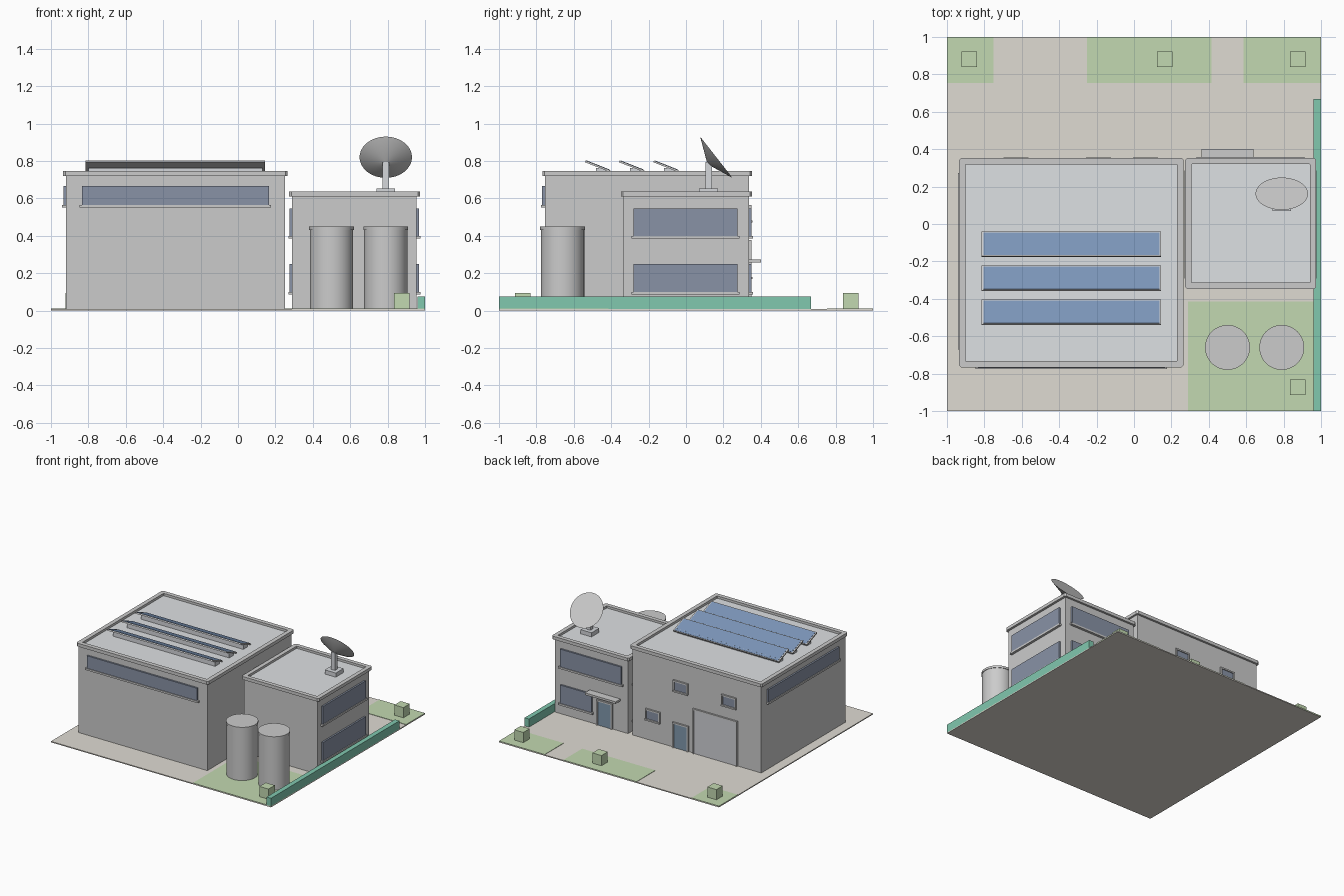
import bpy, bmesh, math
from mathutils import Matrix, Vector

if "Cube" in bpy.data.objects:
    bpy.data.objects.remove(bpy.data.objects["Cube"])


def mat(name, r, g, b):
    m = bpy.data.materials.new(name)
    m.diffuse_color = (r, g, b, 1)
    m.use_nodes = True
    m.node_tree.nodes["Principled BSDF"].inputs["Base Color"].default_value = m.diffuse_color
    return m


PAVING = mat("paving", .74, .71, .65)
GRASS = mat("grass", .54, .69, .44)
FENCE = mat("fence_green", .22, .58, .43)
WALL = mat("wall", .83, .83, .81)
TRIM = mat("trim", .85, .85, .83)
ROOF = mat("roof", .73, .75, .77)
GLASS = mat("glass", .25, .29, .38)
SOLAR = mat("solar", .20, .30, .48)
DOOR = mat("door", .22, .32, .42)
SHUTTER = mat("shutter", .63, .64, .68)
STEEL = mat("steel", .66, .68, .71)
DISH = mat("dish", .88, .88, .85)


def finish(name, bm, m):
    me = bpy.data.meshes.new(name)
    bmesh.ops.recalc_face_normals(bm, faces=bm.faces)
    bm.to_mesh(me)
    bm.free()
    me.materials.append(m)
    ob = bpy.data.objects.new(name, me)
    bpy.context.collection.objects.link(ob)
    return ob


def box(name, x, y, z, m):
    """Box from (min, max) pairs."""
    bm = bmesh.new()
    bmesh.ops.create_cube(bm, size=1)
    for v in bm.verts:
        v.co = Vector([(a + b) / 2 + c * (b - a) for c, (a, b) in zip(v.co, (x, y, z))])
    return finish(name, bm, m)


def cone(name, r1, r2, depth, matrix, m, seg=48):
    bm = bmesh.new()
    bmesh.ops.create_cone(bm, cap_ends=True, segments=seg, radius1=r1, radius2=r2,
                          depth=depth, matrix=matrix)
    ob = finish(name, bm, m)
    bpy.ops.object.select_all(action='DESELECT')
    ob.select_set(True)
    bpy.context.view_layer.objects.active = ob
    bpy.ops.object.shade_smooth_by_angle(angle=math.radians(35))
    return ob


def parapet(name, x, y, z, t, m):
    """Rectangular ring with slightly rounded outer corners."""
    bm = bmesh.new()
    loops = []
    for inset, h in ((0, z[0]), (0, z[1]), (t, z[1]), (t, z[0])):
        xs, ys = (x[0] + inset, x[1] - inset), (y[0] + inset, y[1] - inset)
        c = .012 if inset == 0 else .002
        pts = []
        for cx, sx, cy, sy, first in ((xs[0], 1, ys[0], 1, 0), (xs[1], -1, ys[0], 1, 1),
                                      (xs[1], -1, ys[1], -1, 0), (xs[0], 1, ys[1], -1, 1)):
            pair = [(cx, cy + sy * c), (cx + sx * c, cy)]
            pts += pair[::-1] if first else pair
        loops.append([bm.verts.new((px, py, h)) for px, py in pts])
    for k in range(4):
        a, b = loops[k], loops[(k + 1) % 4]
        for i in range(8):
            j = (i + 1) % 8
            bm.faces.new((a[i], a[j], b[j], b[i]))
    return finish(name, bm, m)


def on_wall(name, axis, pos, sign, span, z, out, m):
    """Thin slab standing proud of a wall; axis is the wall's normal."""
    depth = tuple(sorted((pos - sign * .01, pos + sign * out)))
    return box(name, depth if axis == 'x' else span, span if axis == 'x' else depth, z, m)


def window(name, axis, pos, sign, span, z):
    on_wall(name + "_glass", axis, pos, sign, span, z, .014, GLASS)
    on_wall(name + "_sill", axis, pos, sign, (span[0] - .012, span[1] + .012),
            (z[0] - .015, z[0]), .02, TRIM)


def framed(name, axis, pos, sign, span, z, m, t=.012, bottom=True):
    on_wall(name + "_panel", axis, pos, sign, span, z, .006, m)
    s0, s1 = span
    on_wall(name + "_frame_a", axis, pos, sign, (s0 - t, s0), z, .014, TRIM)
    on_wall(name + "_frame_b", axis, pos, sign, (s1, s1 + t), z, .014, TRIM)
    on_wall(name + "_head", axis, pos, sign, (s0 - t, s1 + t), (z[1], z[1] + t), .014, TRIM)
    if bottom:
        on_wall(name + "_sill", axis, pos, sign, (s0 - t, s1 + t), (z[0] - t, z[0]), .018, TRIM)


# Site
box("ground", (-1, 1), (-1, 1), (0, .008), PAVING)
for i, (x, y) in enumerate([((-1, -.75), (.755, 1)), ((-.25, .415), (.755, 1)),
                            ((.585, 1), (.755, 1)), ((.29, 1), (-1, -.415))]):
    box(f"lawn_{i}", x, y, (.002, .011), GRASS)
box("boundary_wall", (.96, 1), (-1, .667), (.002, .075), FENCE)
for i, (x, y) in enumerate([(-.88, .88), (.165, .88), (.875, .88), (.875, -.872)]):
    box(f"bush_{i}", (x - .041, x + .041), (y - .041, y + .041), (.008, .095), GRASS)

# Large hall
BACK = .337
box("hall_walls", (-.92, .25), (-.755, BACK), (.005, .722), WALL)
box("hall_roof", (-.91, .24), (-.745, BACK - .01), (.71, .728), ROOF)
parapet("hall_parapet", (-.935, .265), (-.768, .354), (.72, .747), .035, TRIM)
window("hall_front_window", 'y', -.755, -1, (-.835, .165), (.565, .667))
window("hall_left_window", 'x', -.92, -1, (-.66, .26), (.565, .667))
for i, (x, z) in enumerate([(-.19, .517), (-.63, .517), (.062, .215)]):
    framed(f"hall_back_window_{i}", 'y', BACK, 1, (x - .055, x + .055),
           (z - .035, z + .035), GLASS)
framed("hall_door", 'y', BACK, 1, (-.25, -.13), (.008, .205), DOOR, bottom=False)
framed("hall_shutter", 'y', BACK, 1, (-.695, -.315), (.008, .365), SHUTTER, bottom=False)

# Solar rows, tilted down towards the back
for i, y in enumerate((-.107, -.29, -.472)):
    box(f"solar_base_{i}", (-.8, .13), (y - .01, y + .045), (.725, .762), STEEL)
    tilt = Matrix.Translation((-.335, y, .773)) @ Matrix.Rotation(-.375, 4, 'X')
    for part, w, d, z, m in (("frame", .48, .071, (-.006, .004), TRIM),
                             ("cells", .47, .065, (0, .006), SOLAR)):
        ob = box(f"solar_{part}_{i}", (-w, w), (-d, d), z, m)
        ob.matrix_world = tilt

# Office block
box("office_walls", (.29, .955), (-.335, BACK), (.005, .612), WALL)
box("office_roof", (.3, .945), (-.325, BACK - .01), (.6, .618), ROOF)
parapet("office_parapet", (.274, .974), (-.348, .354), (.61, .636), .034, TRIM)
for level, z in (("lower", (.1, .25)), ("upper", (.4, .545))):
    for side, pos, s in (("right", .955, 1), ("left", .29, -1)):
        window(f"office_{side}_{level}", 'x', pos, s, (-.28, .275), z)
window("office_back_upper", 'y', BACK, 1, (.345, .9), (.4, .545))
window("office_back_lower", 'y', BACK, 1, (.615, .9), (.1, .25))
framed("office_door", 'y', BACK, 1, (.44, .56), (.008, .205), DOOR, bottom=False)
box("door_canopy", (.36, .64), (.33, .4), (.257, .274), TRIM)

# Storage tanks
for i, x in enumerate((.5, .79)):
    cone(f"tank_{i}", .116, .116, .43, Matrix.Translation((x, -.66, .22)), TRIM)
    cone(f"tank_lid_{i}", .12, .12, .018, Matrix.Translation((x, -.66, .441)), TRIM)

# Roof dish
box("dish_base", (.74, .84), (.07, .17), (.612, .652), STEEL)
box("dish_post", (.772, .808), (.105, .138), (.65, .795), STEEL)
aim = Vector((0, .79, .62)).normalized()
cone("dish", .012, .14, .055, Matrix.Translation(Vector((.79, .162, .82)) - aim * .0275)
     @ Matrix.Rotation(-math.atan2(.79, .62), 4, 'X'), DISH)
